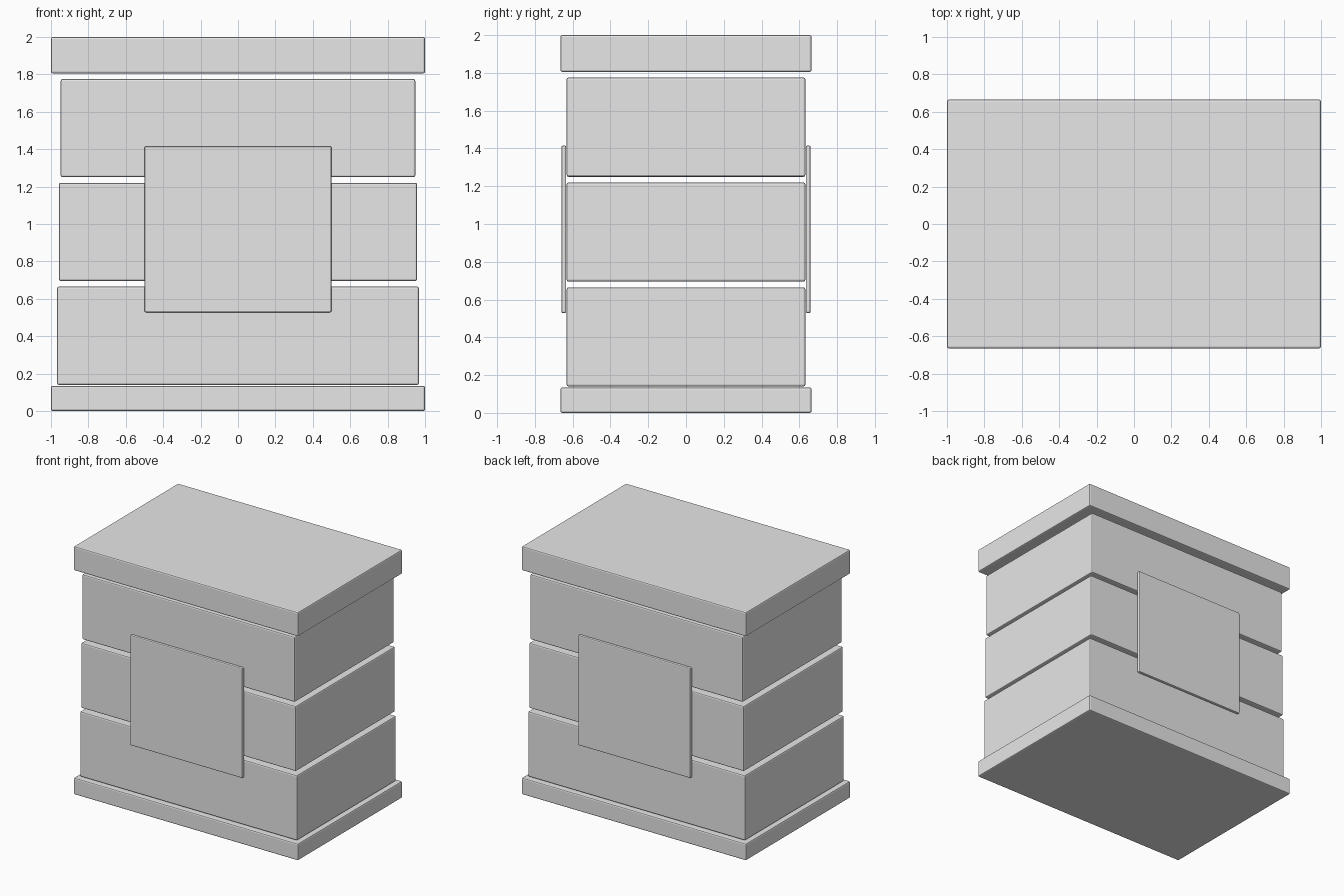
import bpy
import bmesh

cube = bpy.data.objects.get("Cube")
if cube:
    bpy.data.objects.remove(cube, do_unlink=True)

# Single light grey finish
COLOUR = (0.8, 0.8, 0.8, 1.0)
grey = bpy.data.materials.new("light_grey")
grey.use_nodes = True
grey.diffuse_color = COLOUR
for node in grey.node_tree.nodes:
    if node.type == 'BSDF_PRINCIPLED':
        node.inputs["Base Color"].default_value = COLOUR


def block(name, half_x, y_range, z_range, bevel=0.01):
    """Box with softly rounded edges, centred on x = 0."""
    (y0, y1), (z0, z1) = y_range, z_range
    mesh = bpy.data.meshes.new(name)
    bm = bmesh.new()
    bmesh.ops.create_cube(bm, size=1.0)
    bmesh.ops.scale(bm, vec=(2 * half_x, y1 - y0, z1 - z0), verts=bm.verts)
    bm.to_mesh(mesh)
    bm.free()
    mesh.materials.append(grey)
    obj = bpy.data.objects.new(name, mesh)
    obj.location = (0, (y0 + y1) / 2, (z0 + z1) / 2)
    bpy.context.collection.objects.link(obj)
    mod = obj.modifiers.new("rounded_edges", 'BEVEL')
    mod.width = bevel
    mod.segments = 2
    return obj


# Base plinth and top slab
slab_y = (-0.665, 0.665)
block("base", 1.0, slab_y, (0.0, 0.135))
block("top_slab", 1.0, slab_y, (1.805, 2.0))

# Three stacked body tiers, slightly narrower towards the top, with open gaps
for i, tier in enumerate(("lower", "middle", "upper")):
    z = 0.14 + i * 0.555
    block(tier + "_tier", 0.968 - 0.01 * i, (-0.632, 0.632), (z, z + 0.525))

# Square panels on the front and the back
for name, y_range in (("front_panel", (-0.66, -0.634)), ("back_panel", (0.634, 0.66))):
    block(name, 0.5, y_range, (0.528, 1.415), 0.008)
